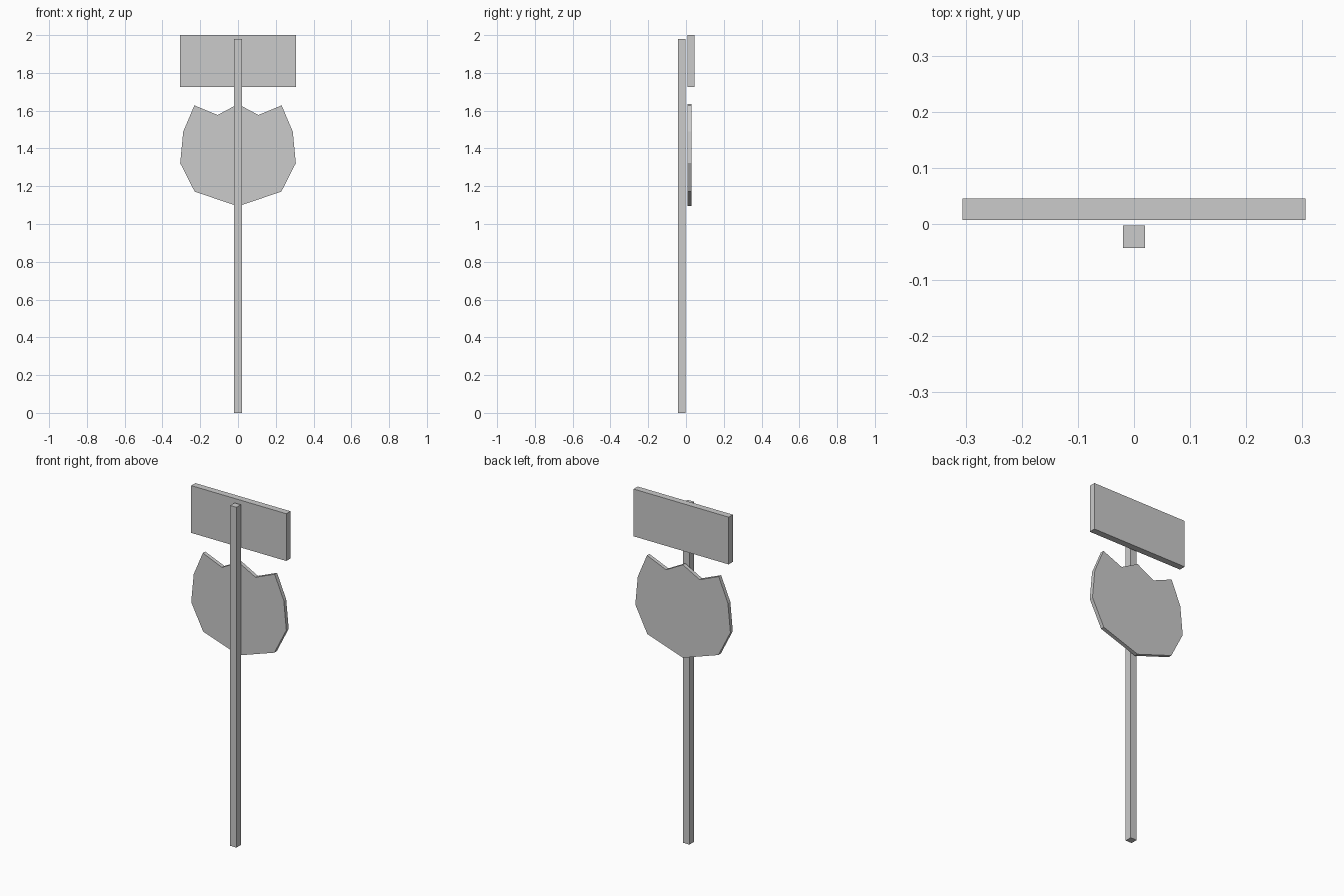
import bpy, bmesh

if "Cube" in bpy.data.objects:
    bpy.data.objects.remove(bpy.data.objects["Cube"])


def plate(name, outline, y0, y1):
    """Extrude an x-z outline from y0 (front) to y1 (back)."""
    bm = bmesh.new()
    face = bm.faces.new([bm.verts.new((x, y0, z)) for x, z in outline])
    ext = bmesh.ops.extrude_face_region(bm, geom=[face])
    verts = [v for v in ext["geom"] if isinstance(v, bmesh.types.BMVert)]
    bmesh.ops.translate(bm, verts=verts, vec=(0, y1 - y0, 0))
    bmesh.ops.recalc_face_normals(bm, faces=bm.faces)
    mesh = bpy.data.meshes.new(name)
    bm.to_mesh(mesh)
    bm.free()
    obj = bpy.data.objects.new(name, mesh)
    bpy.context.collection.objects.link(obj)
    return obj


def rect(half_width, z0, z1):
    return [(-half_width, z0), (half_width, z0), (half_width, z1), (-half_width, z1)]


# Square post
plate("post", rect(0.02, 0, 1.98), -0.043, -0.003)

# Rectangular direction panel at the top
plate("top_panel", rect(0.306, 1.725, 2.0), 0.007, 0.045)

# Shield: right half of the outline, bottom point to top peak, then mirrored
half = [(0, 1.094), (0.229, 1.171), (0.306, 1.322), (0.29, 1.489),
        (0.231, 1.628), (0.108, 1.577), (0, 1.635)]
outline = half + [(-x, z) for x, z in reversed(half[1:-1])]
plate("shield_panel", outline, 0.007, 0.029)
